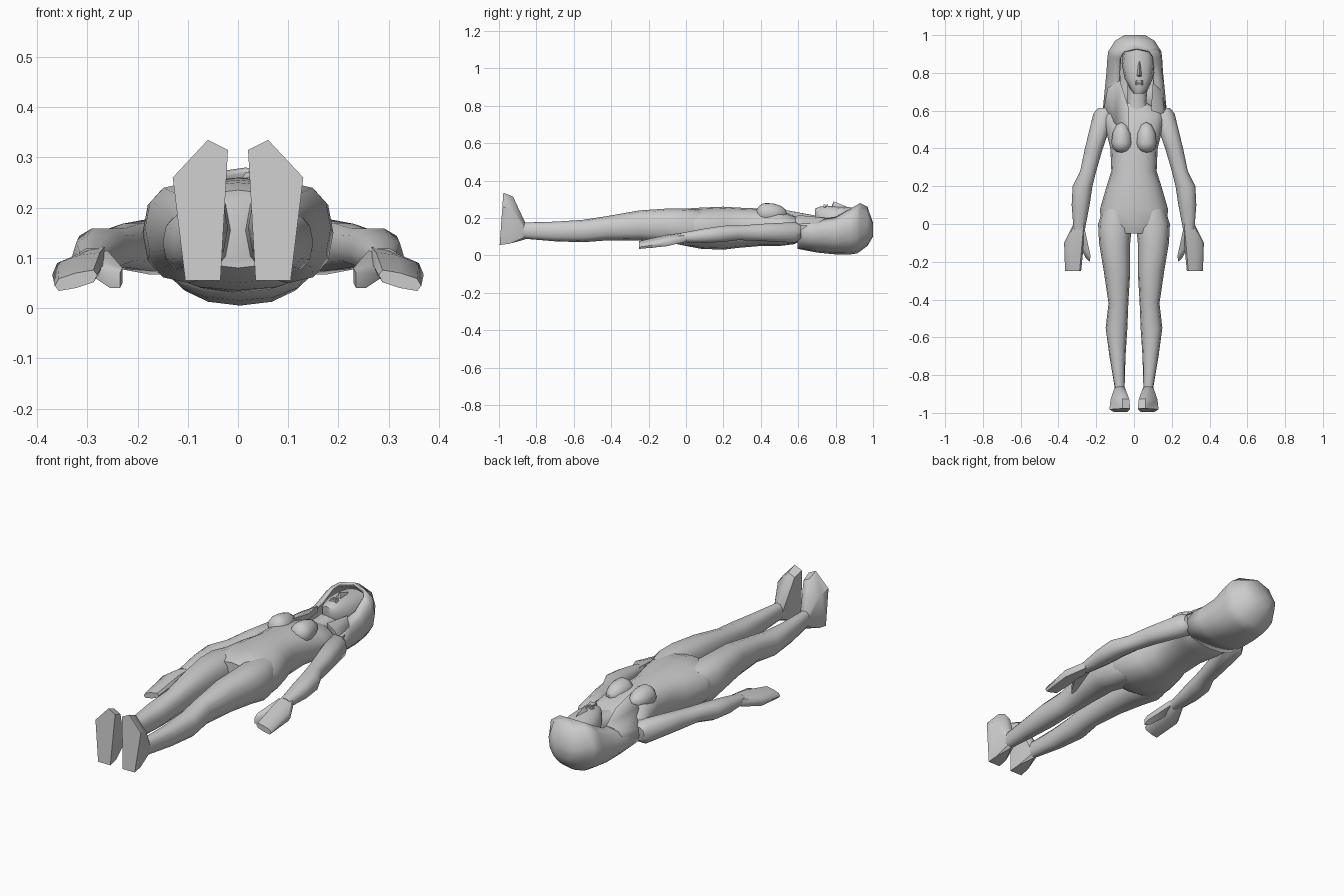
import bpy, bmesh
from math import cos, sin, pi, radians, copysign
from mathutils import Vector

if "Cube" in bpy.data.objects:
    bpy.data.objects.remove(bpy.data.objects["Cube"])

SHADE = .6
grey = bpy.data.materials.new("plain_grey")
grey.use_nodes = True
grey.diffuse_color = (SHADE, SHADE, SHADE, 1)
grey.node_tree.nodes["Principled BSDF"].inputs["Base Color"].default_value = grey.diffuse_color


def finish(name, bm, mirror=False, angle=50):
    """Turn a bmesh into a smooth shaded object, mirrored on request."""
    bmesh.ops.remove_doubles(bm, verts=bm.verts, dist=.0005)
    bmesh.ops.recalc_face_normals(bm, faces=bm.faces)
    mesh = bpy.data.meshes.new(name)
    bm.to_mesh(mesh)
    bm.free()
    for poly in mesh.polygons:
        poly.use_smooth = True
    mesh.set_sharp_from_angle(angle=radians(angle))
    mesh.materials.append(grey)
    obj = bpy.data.objects.new(name, mesh)
    bpy.context.collection.objects.link(obj)
    if mirror:
        obj.modifiers.new("mirror", 'MIRROR').use_axis[0] = True
    return obj


def bridge(bm, rings, closed=True):
    """Join neighbouring rings of vertices with quads."""
    for near, far in zip(rings, rings[1:]):
        count = len(near)
        for i in range(count if closed else count - 1):
            j = (i + 1) % count
            bm.faces.new((near[i], near[j], far[j], far[i]))


def rounded(angle, power):
    """Unit point on a rounded square."""
    return [copysign(abs(f(angle)) ** power, f(angle)) for f in (cos, sin)]


def ring(y, outer, back, front, inner=None):
    """One cross-section; without an inner side it is symmetric."""
    inner = -outer if inner is None else inner
    centre = Vector((inner + outer, 2 * y, back + front)) / 2
    return centre, (outer - inner) / 2, (front - back) / 2


def loft(name, *sections, mirror=False, sides=12, power=.85, tilt=0):
    """Skin a row of cross-sections and close both ends."""
    bm = bmesh.new()
    rings = []
    for centre, half_width, half_depth in sections:
        verts = []
        for i in range(sides):
            u, v = rounded(2 * pi * i / sides, power)
            u *= half_width
            verts.append(bm.verts.new(centre + Vector((u, 0, v * half_depth + tilt * u))))
        rings.append(verts)
    bridge(bm, rings)
    bm.faces.new(rings[0])
    bm.faces.new(rings[-1])
    return finish(name, bm, mirror)


def hull(name, points, mirror=False, angle=35):
    """Wrap points in a convex skin."""
    bm = bmesh.new()
    for point in points:
        bm.verts.new(point)
    bmesh.ops.convex_hull(bm, input=bm.verts)
    return finish(name, bm, mirror, angle)


def slab(name, points, depth, mirror=False):
    """Give a flat outline some depth below its front side."""
    fronts = [Vector(p) for p in points]
    backs = [p - Vector((0, 0, depth)) for p in fronts]
    return hull(name, fronts + backs, mirror, angle=60)


# Torso from crotch to neck
loft("torso",
     ring(y=-.05, outer=.1, back=.08, front=.235),
     ring(y=0, outer=.175, back=.05, front=.25),
     ring(y=.08, outer=.18, back=.035, front=.255),
     ring(y=.2, outer=.145, back=.03, front=.26),
     ring(y=.28, outer=.12, back=.04, front=.255),
     ring(y=.4, outer=.125, back=.05, front=.25),
     ring(y=.5, outer=.15, back=.05, front=.24),
     ring(y=.58, outer=.165, back=.06, front=.21),
     ring(y=.64, outer=.07, back=.09, front=.19), sides=16)

# Breasts, drawn out towards the collarbone
bm = bmesh.new()
bmesh.ops.create_uvsphere(bm, u_segments=12, v_segments=8, radius=.055)
for vert in bm.verts:
    if vert.co.y > 0:
        vert.co.y *= 2
    vert.co += Vector((.065, .43, .225))
finish("breasts", bm, mirror=True)

# Legs from hip to ankle
loft("legs",
     ring(y=.08, inner=.02, outer=.165, back=.05, front=.24),
     ring(y=0, inner=.01, outer=.19, back=.05, front=.25),
     ring(y=-.1, inner=.02, outer=.185, back=.07, front=.25),
     ring(y=-.25, inner=.02, outer=.16, back=.08, front=.24),
     ring(y=-.42, inner=.03, outer=.135, back=.08, front=.21),
     ring(y=-.55, inner=.035, outer=.15, back=.07, front=.19),
     ring(y=-.7, inner=.045, outer=.13, back=.075, front=.18),
     ring(y=-.88, inner=.05, outer=.1, back=.09, front=.175), mirror=True)

# Feet: a flat sole, a slightly smaller layer above it, and the ankle
ankle = Vector((.075, -.86, .13))
foot = [ankle + Vector((.025 * cos(i * pi / 4), 0, .045 * sin(i * pi / 4))) for i in range(8)]
for x, z in ((.035, .055), (.105, .055), (.13, .26), (.06, .335), (.02, .315)):
    point = Vector((x, .07 * z - 1, z))
    foot += [point, point.lerp(ankle, .1) + Vector((0, .04, 0))]
hull("feet", foot, mirror=True)

# Arms from shoulder to wrist
loft("arms",
     ring(y=.615, inner=.12, outer=.19, back=.09, front=.16),
     ring(y=.585, inner=.1, outer=.215, back=.065, front=.18),
     ring(y=.4, inner=.165, outer=.26, back=.075, front=.17),
     ring(y=.28, inner=.2, outer=.285, back=.08, front=.16),
     ring(y=.2, inner=.22, outer=.325, back=.07, front=.16),
     ring(y=.1, inner=.235, outer=.33, back=.065, front=.145),
     ring(y=-.03, inner=.26, outer=.32, back=.07, front=.12), mirror=True, sides=10)

# Flat hands and thumbs
loft("hands",
     ring(y=0, inner=.26, outer=.32, back=.075, front=.12),
     ring(y=-.1, inner=.265, outer=.37, back=.055, front=.105),
     ring(y=-.25, inner=.28, outer=.365, back=.04, front=.07),
     mirror=True, sides=8, power=.6, tilt=-.25)
slab("thumbs", [(.26, -.03, .115), (.3, -.09, .1), (.255, -.18, .07), (.235, -.2, .07), (.23, -.17, .08)],
     depth=.03, mirror=True)

# Neck and head, set slightly to the left
loft("neck",
     ring(y=.58, inner=-.06, outer=.08, back=.1, front=.2),
     ring(y=.65, inner=-.035, outer=.065, back=.11, front=.2),
     ring(y=.75, inner=-.035, outer=.075, back=.1, front=.21))
loft("head",
     ring(y=.69, inner=0, outer=.05, back=.19, front=.25),
     ring(y=.715, inner=-.02, outer=.075, back=.15, front=.26),
     ring(y=.77, inner=-.05, outer=.1, back=.1, front=.265),
     ring(y=.85, inner=-.065, outer=.11, back=.07, front=.26),
     ring(y=.93, inner=-.055, outer=.105, back=.07, front=.25))

# Nose and lips sit on the middle of the face
face = Vector((.028, .78, .25))
nose = [(0, .01, .038), (0, 0, .018), (0, .08, .01)]
nose += [(side * width, y, 0) for side in (-1, 1) for width, y in ((.018, 0), (.008, .08))]
hull("nose", [face + Vector(p) for p in nose])
for name, drop in (("upper_lip", .025), ("lower_lip", .039)):
    hull(name, [face + Vector((side * width, edge * .005 - drop, rise))
                for side in (-1, 1) for edge in (-1, 1)
                for width, rise in ((.025, 0), (.012, .021))])


def hair_ring(bm, y, half, gap, back, edge):
    """Open section: round at the back, cut away by the gap over the face."""
    middle = .55 * (back + edge)
    temple = middle + .7 * (edge - middle)
    side = half + .3 * (gap - half)
    points = [(-gap, edge), (-side, temple)]
    for i in range(9):
        u, v = rounded(pi + pi * i / 8, .9)
        points.append((half * u, middle + (middle - back) * v))
    points += [(side, temple), (gap, edge)]
    # the parting drifts to the left with the face
    return [bm.verts.new((x + (.015 if z >= temple else .004), y, z)) for x, z in points]


# Hair shell from the shoulders to the crown
bm = bmesh.new()
strands = [
    hair_ring(bm, y=.595, half=.17, gap=.11, back=.035, edge=.185),
    hair_ring(bm, y=.7, half=.16, gap=.09, back=.015, edge=.19),
    hair_ring(bm, y=.8, half=.15, gap=.095, back=.005, edge=.205),
    hair_ring(bm, y=.88, half=.145, gap=.09, back=.005, edge=.25),
    hair_ring(bm, y=.915, half=.14, gap=.07, back=.01, edge=.27),
    hair_ring(bm, y=.93, half=.13, gap=0, back=.02, edge=.28),
    hair_ring(bm, y=.97, half=.105, gap=0, back=.05, edge=.26),
    hair_ring(bm, y=1, half=.055, gap=0, back=.1, edge=.175)]
bridge(bm, strands, closed=False)
bm.faces.new(strands[-1])
thick = finish("hair", bm, angle=60).modifiers.new("thickness", 'SOLIDIFY')
thick.thickness = .012
thick.offset = -1

# Front locks falling over the shoulders
slab("right_lock", [(-.16, .61, .15), (-.1, .53, .215), (-.025, .49, .25),
                    (-.03, .62, .225), (-.075, .76, .2), (-.14, .72, .17)], depth=.03)
slab("left_lock", [(.175, .59, .15), (.14, .585, .2), (.09, .6, .215),
                   (.1, .75, .2), (.145, .72, .17)], depth=.03)
